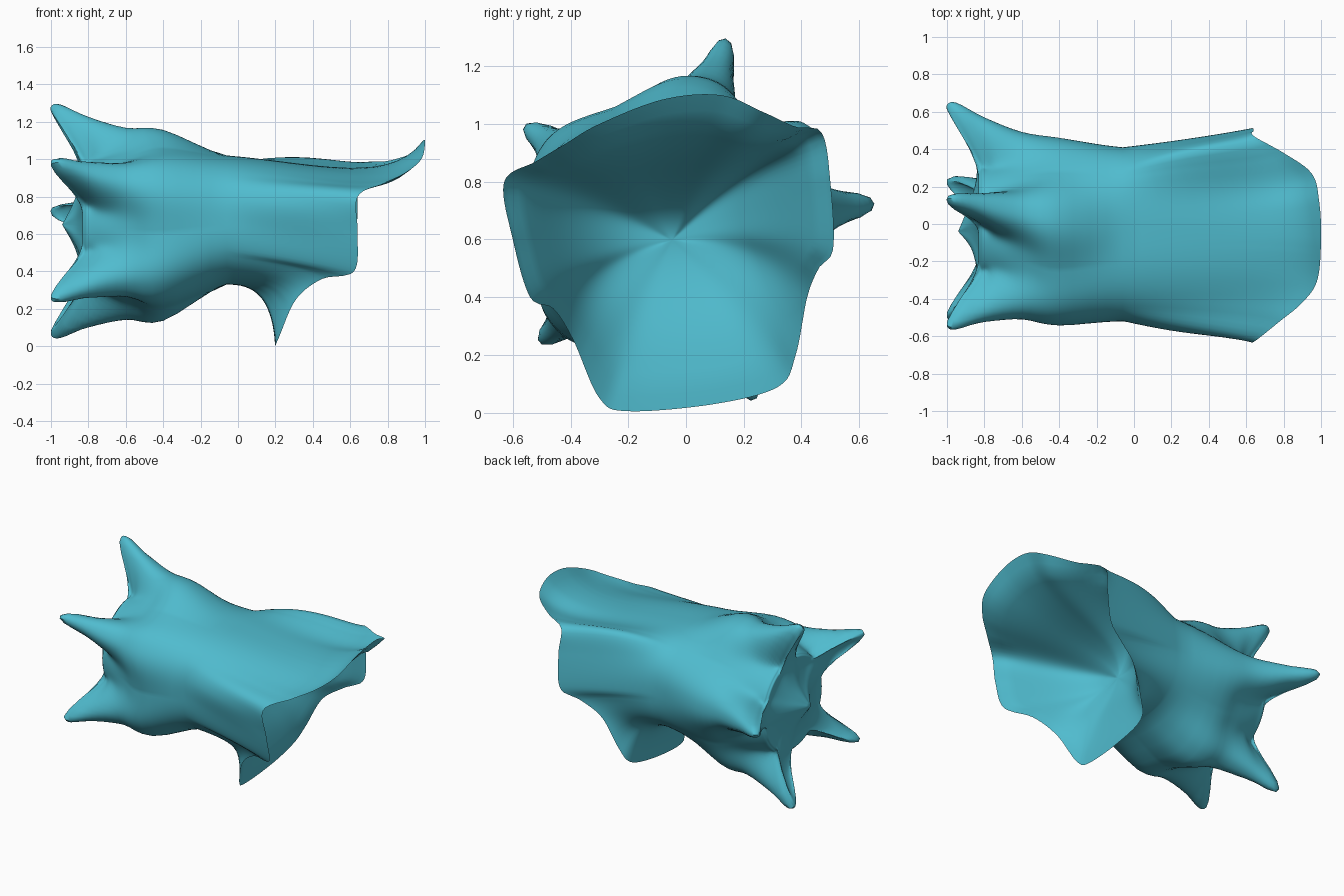
import bpy, bmesh, math
from mathutils import Vector

if "Cube" in bpy.data.objects:
    bpy.data.objects.remove(bpy.data.objects["Cube"])

COLS = 180
HORNS = [6, 78, 149, 219, 291]          # horn directions in degrees, seen from +x

# rim of the open end (x, y, z), counter-clockwise seen from +x
RIM = [(.62, .51, .57), (.64, .50, .80), (.64, .47, .97), (.80, .38, .99), (.95, .27, 1.04),
       (.99, .12, 1.10), (1.0, -.08, 1.085), (.98, -.30, 1.0), (.90, -.42, .93), (.78, -.52, .87),
       (.64, -.63, .80), (.64, -.60, .60), (.62, -.54, .40), (.45, -.46, .36), (.31, -.39, .25),
       (.22, -.30, .05), (.20, -.20, .005), (.20, .10, .03), (.21, .32, .09), (.26, .38, .20),
       (.36, .42, .40), (.50, .46, .50)]
RIM_C = (-.05, .56)

# stations: horn x, horn radius, valley x, valley radius, horn angular width
STATIONS = [(-.87, .14, -.87, .12, 20), (-.84, .29, -.83, .24, 17), (-.87, .42, -.83, .29, 12.5),
            (-.93, .52, -.83, .31, 9.5), (-.99, .595, -.82, .32, 7.5), (-1.0, .64, -.81, .33, 7),
            (-.95, .652, -.78, .34, 8.5), (-.80, .585, -.70, .37, 13), (-.60, .53, -.57, .41, 18),
            (-.40, .522, -.40, .455, 23)]


def catmull(a, b, c, d, t):
    return 0.5 * (2 * b + (c - a) * t + (2 * a - 5 * b + 4 * c - d) * t * t
                  + (3 * b - a - 3 * c + d) * t ** 3)


def bezier(a, b, c, d, t):
    s = 1 - t
    return a * s ** 3 + b * 3 * s * s * t + c * 3 * s * t * t + d * t ** 3


def step(v, lo, hi):
    t = max(0, min(1, (v - lo) / (hi - lo)))
    return t * t * (3 - 2 * t)


def bump(deg, centre, width):
    return math.exp(-(((deg - centre + 180) % 360 - 180) / width) ** 2)


def rim_at(ang):
    """Point of the rim in the given direction."""
    best = None
    for p in DENSE:
        a = math.atan2(p.z - RIM_C[1], p.y - RIM_C[0])
        d = (a - ang + math.pi) % (2 * math.pi) - math.pi
        if best is None or abs(d) < best[0]:
            best = (abs(d), p)
    return best[1]


R = [Vector(p) for p in RIM]
n = len(R)
DENSE = [catmull(R[i - 1], R[i], R[(i + 1) % n], R[(i + 2) % n], k / 40)
         for i in range(n) for k in range(40)]
CAP = Vector((-.94, -.04, .65))          # small point between the horns
BACK = Vector((.08, -.05, .60))          # deepest point of the hollow


def column(ang):
    """One strip from the horned cap, along the outside, over the rim and into the hollow."""
    c, s = math.cos(ang), math.sin(ang)
    deg = math.degrees(ang)
    d = min(abs((deg - h + 180) % 360 - 180) for h in HORNS)
    keys = [CAP]
    for xp, rp, xv, rv, width in STATIONS:
        w = math.exp(-(d / width) ** 2.4)
        x, r = xv + (xp - xv) * w, rv + (rp - rv) * w
        m = max(0, min(1, (x + .9) / .5))
        keys.append(Vector((x, -.06 * m + r * c, .655 - .015 * m + r * s)))
    # waist ring, a rounded box
    k = (abs(c / .465) ** 2.7 + abs(s / .345) ** 2.7) ** (-1 / 2.7)
    waist = Vector((-.06, -.055 + k * c, .675 + k * s))
    keys.append(waist)
    pts = []
    for i in range(len(keys) - 1):
        a, b = keys[max(i - 1, 0)], keys[i]
        e, f = keys[i + 1], keys[min(i + 2, len(keys) - 1)]
        if i == len(keys) - 2:
            f = e + Vector((.3, 0, 0))
        for j in range(4):
            pts.append(catmull(a, b, e, f, j / 4))
    # flare from the waist to the rim: full sides, sagging top flap, curled lower lip
    rim = rim_at(ang)
    dx = rim.x - waist.x
    flap = step(rim.x, .64, 1.0)
    side = step(rim.x, .22, .64) * (1 - flap)
    p1 = waist.lerp(rim, .35 * side)
    p1.x = waist.x + .45 * dx
    p1.z -= .04 * flap
    # ridges running to the two upper corners
    left, right = bump(deg, 41, 15), bump(deg, 168, 13)
    p1 += Vector((0, .06 * left - .05 * right, .10 * left + .01 * right))
    p2 = waist.lerp(rim, .1 + .68 * side)
    p2.x = waist.x + (.93 - .1 * flap - .1 * side) * dx
    p2.z -= .17 * flap
    pts += [bezier(waist, p1, p2, rim, j / 14) for j in range(15)]
    # inside of the hollow: a short lip slope below, a rounded bowl elsewhere
    q1 = p2.lerp(Vector((p2.x, BACK.y, BACK.z)), .09)
    q1.x += .03
    q2 = BACK.lerp(waist, .85)
    q2.x = .10
    deep = step(rim.x, .22, .60)
    for j in range(1, 18):
        v = math.sin(j / 18 * math.pi / 2)
        lip = bezier(rim, q1, q2, BACK, j / 18)
        o = bezier(waist, p1, p2, rim, 1 - .82 * v)
        lat = (1 - .09 * step(v, 0, .3)) * (1 - v ** 2.2) ** .6
        axis = Vector((o.x, BACK.y, BACK.z))
        bowl = axis.lerp(o, lat)
        bowl.x += (BACK.x - bowl.x) * v ** 4
        pts.append(lip.lerp(bowl, deep))
    return pts[1:]


bm = bmesh.new()
cap, back = bm.verts.new(CAP), bm.verts.new(BACK)
grid = [[bm.verts.new(p) for p in column(2 * math.pi * i / COLS)] for i in range(COLS)]
for i in range(COLS):
    a, b = grid[i], grid[(i + 1) % COLS]
    bm.faces.new((cap, a[0], b[0]))
    bm.faces.new((back, b[-1], a[-1]))
    for j in range(len(a) - 1):
        bm.faces.new((a[j], a[j + 1], b[j + 1], b[j]))
# soften the hollow
hollow = [v for col in grid for v in col[-15:]] + [back]
for _ in range(25):
    bmesh.ops.smooth_vert(bm, verts=hollow, factor=.5, use_axis_x=True, use_axis_y=True, use_axis_z=True)
bmesh.ops.recalc_face_normals(bm, faces=bm.faces[:])

mesh = bpy.data.meshes.new("horned_shell")
bm.to_mesh(mesh)
bm.free()
shell = bpy.data.objects.new("horned_shell", mesh)
bpy.context.collection.objects.link(shell)
teal = bpy.data.materials.new("teal")
teal.diffuse_color = (.08, .50, .62, 1)
teal.use_nodes = True
teal.node_tree.nodes["Principled BSDF"].inputs["Base Color"].default_value = teal.diffuse_color
mesh.materials.append(teal)

bpy.context.view_layer.objects.active = shell
shell.select_set(True)
bpy.ops.object.shade_smooth_by_angle(angle=math.radians(50))
